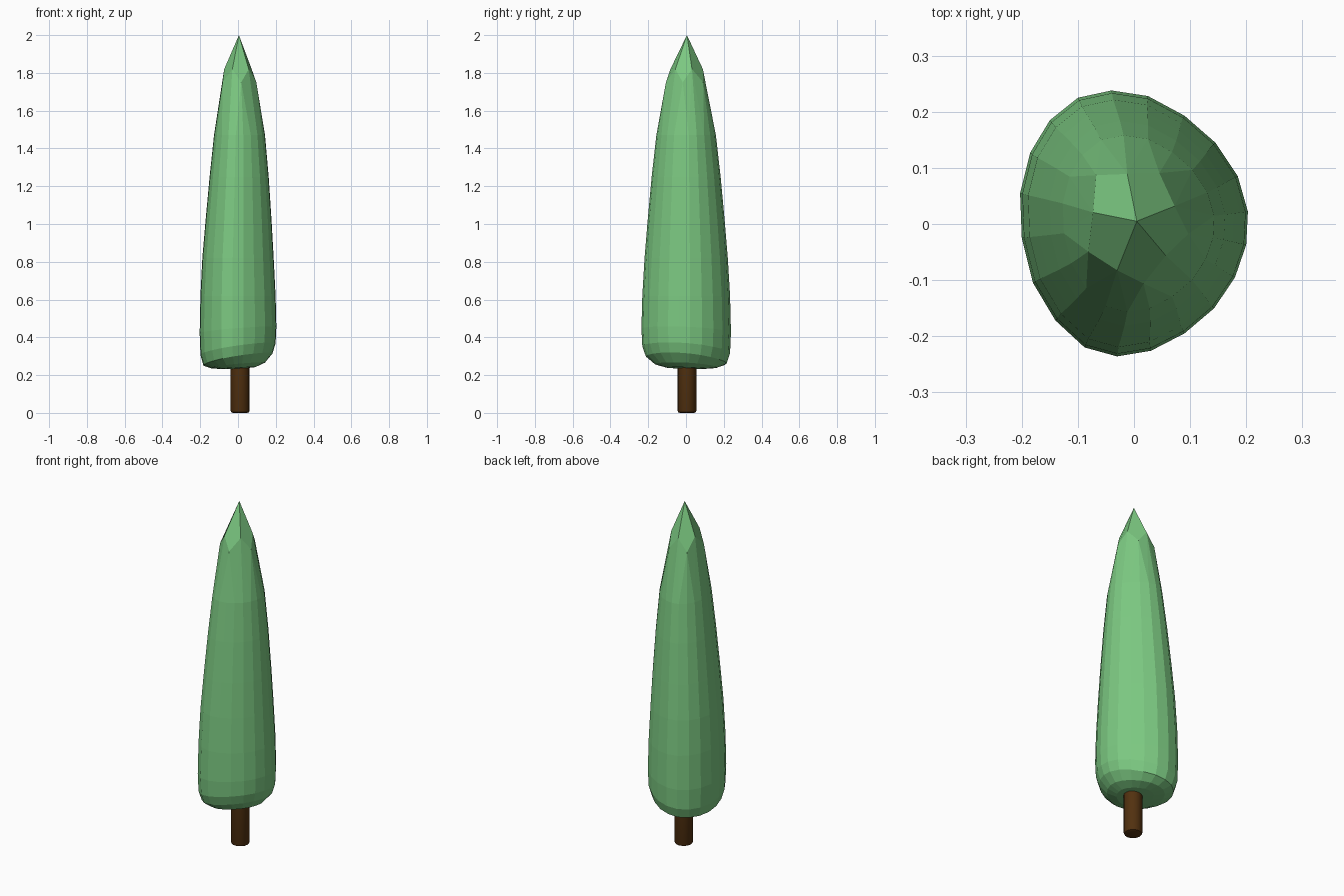
import bpy, bmesh
from mathutils import Vector

cube = bpy.data.objects.get("Cube")
if cube:
    bpy.data.objects.remove(cube)


def make_material(name, rgb):
    mat = bpy.data.materials.new(name)
    mat.use_nodes = True
    mat.diffuse_color = (*rgb, 1)
    mat.node_tree.nodes["Principled BSDF"].inputs["Base Color"].default_value = (*rgb, 1)
    return mat


def finish(bm, name, mat):
    bmesh.ops.recalc_face_normals(bm, faces=bm.faces)
    mesh = bpy.data.meshes.new(name)
    bm.to_mesh(mesh)
    bm.free()
    mesh.materials.append(mat)
    obj = bpy.data.objects.new(name, mesh)
    bpy.context.collection.objects.link(obj)
    return obj


leaf_green = make_material("leaf green", (0.20, 0.58, 0.22))
bark_brown = make_material("bark brown", (0.085, 0.031, 0.005))

# Uneven twenty-sided outline of the foliage at its widest
OUTLINE = [(.203, .022), (.185, .085), (.145, .145), (.09, .193), (.025, .228),
           (-.04, .238), (-.10, .225), (-.15, .185), (-.185, .127), (-.203, .055),
           (-.20, -.025), (-.18, -.105), (-.14, -.172), (-.088, -.22), (-.03, -.236),
           (.03, -.226), (.09, -.195), (.143, -.15), (.18, -.095), (.20, -.037)]
N = len(OUTLINE)

# Rings from underside to shoulder: height, scale, sideways lean, tilt of the rim
RINGS = [(.238, .45, 0, .05), (.252, .70, 0, .10), (.285, .90, 0, .17), (.34, .98, 0, .15),
         (.44, 1, 0, .08), (.62, .98, 0, 0), (.82, .93, 0, 0), (1.02, .86, .003, 0),
         (1.25, .77, .006, 0), (1.47, .665, .008, 0)]


def ring_vert(bm, i, height, scale, lean, tilt):
    x, y = OUTLINE[i % N]
    x, y = x * scale, y * scale
    return bm.verts.new((x + lean, y, height + tilt * (x - y * .5)))


# Foliage: stacked rings closed below by a fan
bm = bmesh.new()
rings = [[ring_vert(bm, i, *ring) for i in range(N)] for ring in RINGS]
for low, high in zip(rings, rings[1:]):
    for i in range(N):
        j = (i + 1) % N
        bm.faces.new((low[i], low[j], high[j], high[i]))
base = bm.verts.new((0, 0, .232))
for i in range(N):
    bm.faces.new((base, rings[0][(i + 1) % N], rings[0][i]))

# Pointed tip: five kite faces whose creases alternate with lower corners
apex = bm.verts.new((.005, .005, 2))
crown = []
for k in range(N // 2):
    height, scale = (1.82, .375) if k % 2 == 0 else (1.75, .47)
    crown.append(ring_vert(bm, 2 * k + 1, height, scale, .003, 0))
for k in range(0, len(crown), 2):
    bm.faces.new((apex, crown[k], crown[k + 1], crown[(k + 2) % len(crown)]))

# Shoulder joins the ten-point crown to the twenty-point ring
top = rings[-1]
for k, vert in enumerate(crown):
    after = crown[(k + 1) % len(crown)]
    a, b, c = (top[(2 * k + 1 + s) % N] for s in range(3))
    bm.faces.new((vert, a, b))
    bm.faces.new((vert, b, after))
    bm.faces.new((after, b, c))
finish(bm, "foliage", leaf_green)

# Trunk: round post with a softened foot
bm = bmesh.new()
bmesh.ops.create_cone(bm, cap_ends=True, segments=16, radius1=.05, radius2=.05, depth=.4)
bmesh.ops.translate(bm, verts=bm.verts, vec=Vector((.011, .005, .2)))
foot = [e for e in bm.edges if all(v.co.z < .01 for v in e.verts)]
bmesh.ops.bevel(bm, geom=foot, offset=.012, segments=2, profile=.5, affect='EDGES')
trunk = finish(bm, "trunk", bark_brown)
bpy.ops.object.select_all(action='DESELECT')
trunk.select_set(True)
bpy.context.view_layer.objects.active = trunk
bpy.ops.object.shade_smooth_by_angle()
